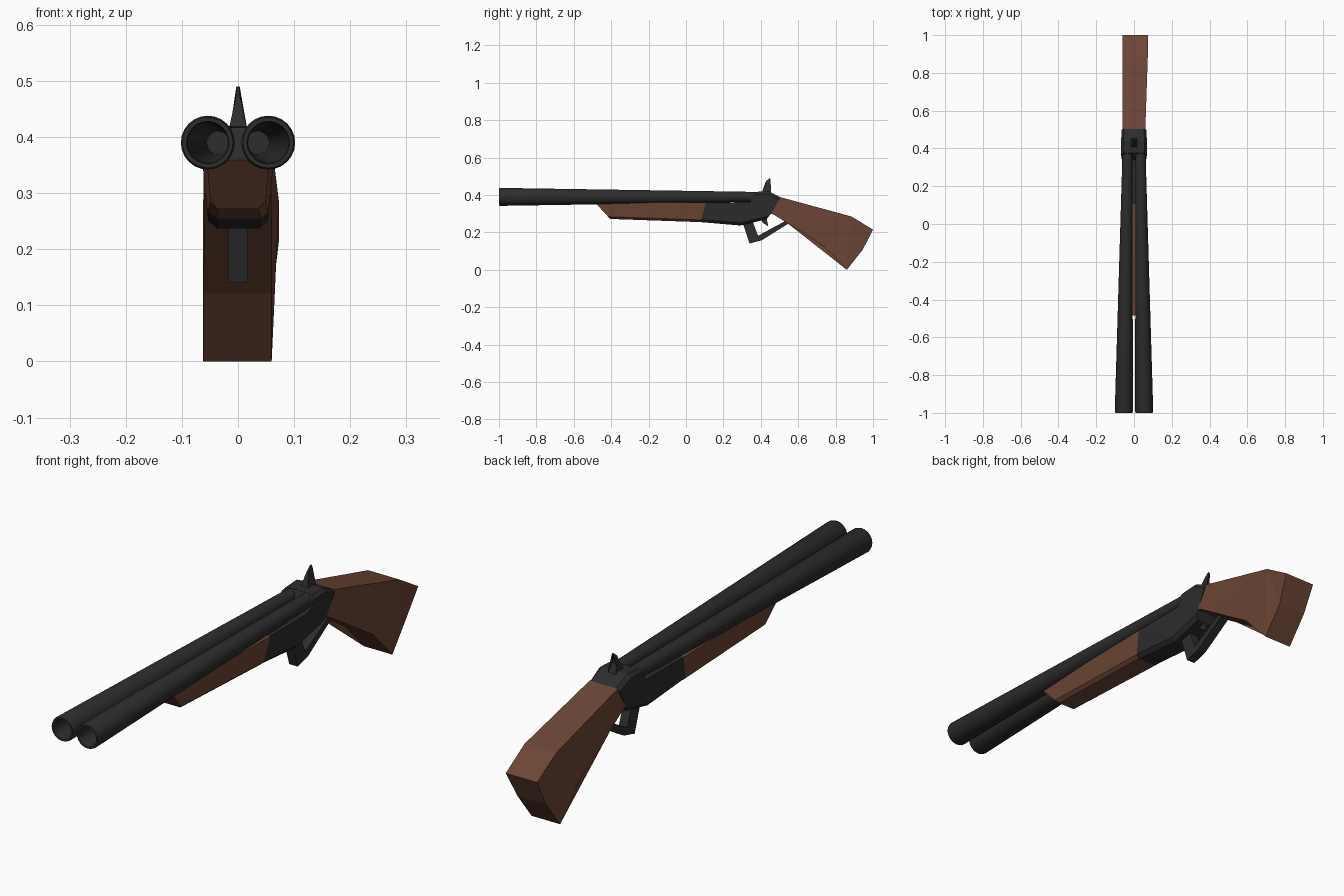
import bpy, bmesh, math
from mathutils import Vector

if "Cube" in bpy.data.objects:
    bpy.data.objects.remove(bpy.data.objects["Cube"])


def material(name, rgb):
    m = bpy.data.materials.new(name)
    m.diffuse_color = (*rgb, 1)
    m.use_nodes = True
    m.node_tree.nodes["Principled BSDF"].inputs["Base Color"].default_value = m.diffuse_color
    return m


METAL = material("dark_metal", (0.026, 0.026, 0.026))
WOOD = material("wood", (0.15, 0.06, 0.036))


def finish(name, bm, mat):
    bmesh.ops.recalc_face_normals(bm, faces=bm.faces)
    me = bpy.data.meshes.new(name)
    bm.to_mesh(me)
    bm.free()
    me.materials.append(mat)
    ob = bpy.data.objects.new(name, me)
    bpy.context.collection.objects.link(ob)
    return ob


def prism(name, profile, mat, width, chamfer=0.0, pick=None):
    """Side profile (y, z) spanned between x = -left and x = right; width(y, z) -> (left, right)."""
    bm = bmesh.new()
    left = [bm.verts.new((-width(y, z)[0], y, z)) for y, z in profile]
    right = [bm.verts.new((width(y, z)[1], y, z)) for y, z in profile]
    bm.faces.new(left)
    bm.faces.new(right[::-1])
    n = len(profile)
    for i in range(n):
        j = (i + 1) % n
        bm.faces.new((left[i], right[i], right[j], left[j]))
    if chamfer:
        edges = [e for e in bm.edges
                 if e.verts[0].co.x * e.verts[1].co.x > 0 and all(pick(v.co) for v in e.verts)]
        bmesh.ops.bevel(bm, geom=edges, offset=chamfer, segments=1, affect='EDGES')
    big = [f for f in bm.faces if len(f.verts) > 4]
    bmesh.ops.triangulate(bm, faces=big)
    return finish(name, bm, mat)


def flat(w):
    return lambda y, z: (w, w)


# Barrels: tapered tubes, open at the muzzle, blind at the breech
def barrel(name, side):
    muzzle = Vector((side * 0.054, -1.0, 0.390))
    breech = Vector((side * 0.034, 0.41, 0.390))
    rings = [(1.0, 0.026), (0.006, 0.048), (0.0, 0.045), (0.0, 0.038), (0.006, 0.036), (0.93, 0.020)]
    seg = 24
    bm = bmesh.new()
    loops = []
    for t, r in rings:
        c = muzzle.lerp(breech, t)
        loops.append([bm.verts.new(c + Vector((r * math.cos(a), 0, r * math.sin(a))))
                      for a in (2 * math.pi * k / seg for k in range(seg))])
    for a, b in zip(loops, loops[1:]):
        for k in range(seg):
            m = (k + 1) % seg
            bm.faces.new((a[k], a[m], b[m], b[k]))
    bm.faces.new(loops[0])
    bm.faces.new(loops[-1])
    ob = finish(name, bm, METAL)
    bpy.ops.object.select_all(action='DESELECT')
    ob.select_set(True)
    bpy.context.view_layer.objects.active = ob
    bpy.ops.object.shade_smooth_by_angle(angle=math.radians(30))


barrel("barrel_left", -1)
barrel("barrel_right", 1)


# Fore-end and receiver share sides that taper downward
def body_width(y, z):
    w = 0.062 + 0.10 * (z - 0.34) + 0.008 * min(0, (y - 0.1) / 0.58)
    return (w, w)


prism("fore_end", [(-0.485, 0.358), (-0.405, 0.272), (0.078, 0.255), (0.105, 0.36)],
      WOOD, body_width, 0.012, lambda c: c.z < 0.28)

prism("receiver", [(0.105, 0.36), (0.078, 0.255), (0.29, 0.237), (0.43, 0.27), (0.462, 0.31),
                   (0.505, 0.388), (0.44, 0.42), (0.375, 0.417), (0.34, 0.362)],
      METAL, body_width, 0.014,
      lambda c: c.z < 0.275 or c.z > 0.38)


# Stock: box section, slightly fuller on the right near the butt
def stock_width(y, z):
    if y < 0.6:
        return (0.060, 0.060)
    return (0.062, 0.060 if z < 0.13 else 0.073)


prism("stock", [(0.502, 0.389), (0.885, 0.285), (1.0, 0.215), (0.945, 0.108), (0.86, 0.0),
                (0.743, 0.122), (0.545, 0.247), (0.475, 0.292), (0.455, 0.30)], WOOD, stock_width)

# Trigger guard: bent strap
prism("trigger_guard", [(0.305, 0.245), (0.340, 0.141), (0.405, 0.158), (0.555, 0.252), (0.525, 0.258),
                        (0.385, 0.182), (0.358, 0.255)], METAL, flat(0.018))

# Trigger: small curved blade
prism("trigger", [(0.395, 0.275), (0.412, 0.25), (0.440, 0.233), (0.432, 0.252), (0.43, 0.28)],
      METAL, flat(0.007))


# Hammer: tapering spur swept backward
def hammer_width(y, z):
    w = max(0.003, 0.015 - 0.22 * (z - 0.42))
    return (w, w)


prism("hammer", [(0.405, 0.41), (0.418, 0.45), (0.428, 0.474), (0.448, 0.490), (0.452, 0.482),
                 (0.441, 0.463), (0.440, 0.443), (0.455, 0.41)], METAL, hammer_width)
